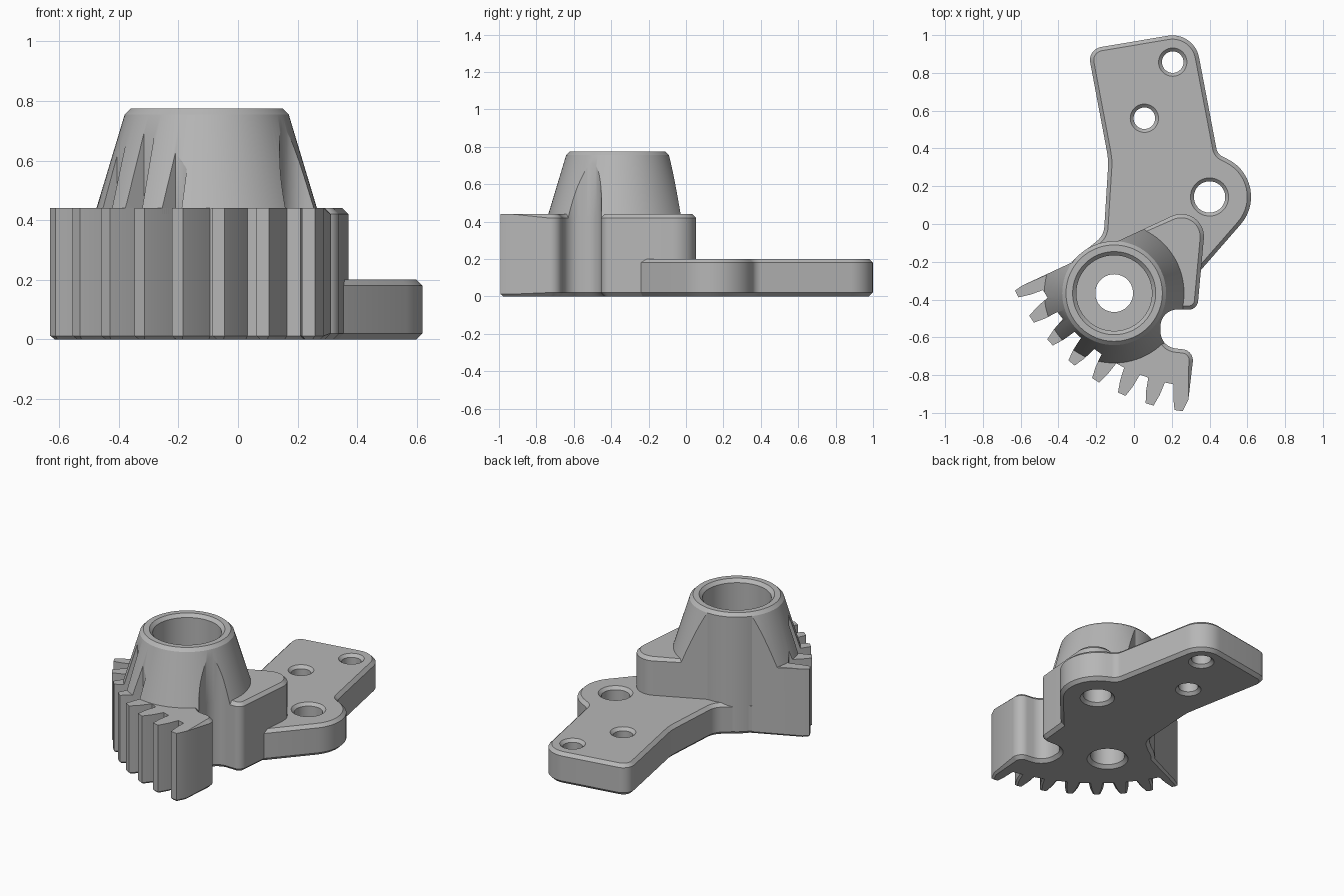
import bpy, bmesh
from math import cos, sin, tan, radians, pi
from mathutils import Vector, Matrix

default = bpy.data.objects.get("Cube")
if default:
    bpy.data.objects.remove(default)

grey = bpy.data.materials.new("plain_grey")
grey.use_nodes = True
COLOUR = (0.47, 0.47, 0.47, 1)
grey.diffuse_color = COLOUR
grey.node_tree.nodes["Principled BSDF"].inputs["Base Color"].default_value = COLOUR

HUB = Vector((-0.105, -0.366))
PIVOT = Vector((0.40, 0.143))
CHAMFER = 0.02


def finish(bm, name):
    bmesh.ops.recalc_face_normals(bm, faces=bm.faces)
    mesh = bpy.data.meshes.new(name)
    bm.to_mesh(mesh)
    bm.free()
    mesh.materials.append(grey)
    obj = bpy.data.objects.new(name, mesh)
    bpy.context.collection.objects.link(obj)
    return obj


def rounded(corners):
    """Fillet each (x, y, radius, chamfer) corner; returns (point, chamfer) pairs."""
    out = []
    for i, (x, y, r, c) in enumerate(corners):
        p = Vector((x, y))
        if r == 0:
            out.append((p, c))
            continue
        u = (Vector(corners[i - 1][:2]) - p).normalized()
        v = (Vector(corners[(i + 1) % len(corners)][:2]) - p).normalized()
        half = u.angle(v) / 2
        centre = p + (u + v).normalized() * r / sin(half)
        start = p + u * r / tan(half) - centre
        turn = (pi - 2 * half) * (1 if u.cross(v) < 0 else -1)
        steps = max(2, int(abs(turn) / radians(7)))
        for k in range(steps + 1):
            out.append((centre + Matrix.Rotation(turn * k / steps, 2) @ start, c))
    return out


def prism(name, outline, z0, z1, top=1.0, bottom=1.0, least=0.0):
    """Extrude a counter-clockwise outline with chamfered rims."""
    n = len(outline)

    def inset(i, d):
        p = outline[i][0]
        a = (p - outline[i - 1][0]).normalized()
        b = (outline[(i + 1) % n][0] - p).normalized()
        na, nb = Vector((-a.y, a.x)), Vector((-b.y, b.x))
        return p + (na + nb) * d / max(0.5, 1 + na.dot(nb))

    bm = bmesh.new()
    rings = []
    for z, side, amount in ((z0, 1, bottom), (z0, 0, bottom), (z1, 0, top), (z1, 1, top)):
        ring = []
        for i, (p, c) in enumerate(outline):
            d = amount * (max(c, least) if z == z0 else c)
            q = inset(i, d) if side else p
            lift = 0 if side else (d if z == z0 else -d)
            ring.append(bm.verts.new((q.x, q.y, z + lift)))
        rings.append(ring)
    for low, high in zip(rings, rings[1:]):
        for i in range(n):
            j = (i + 1) % n
            bm.faces.new((low[i], low[j], high[j], high[i]))
    bm.faces.new(rings[0][::-1])
    bm.faces.new(rings[-1])
    bmesh.ops.remove_doubles(bm, verts=bm.verts, dist=1e-5)
    return finish(bm, name)


def lathe(name, profile, centre, segments=64):
    """Revolve a closed (radius, z) profile about a vertical axis."""
    bm = bmesh.new()
    verts = [bm.verts.new((centre.x + r, centre.y, z)) for r, z in profile]
    edges = [bm.edges.new((verts[i - 1], v)) for i, v in enumerate(verts)]
    bmesh.ops.spin(bm, geom=verts + edges, cent=(centre.x, centre.y, 0), axis=(0, 0, 1),
                   angle=2 * pi, steps=segments)
    bmesh.ops.remove_doubles(bm, verts=bm.verts, dist=1e-5)
    return finish(bm, name)


def boolean(obj, tool, operation):
    mod = obj.modifiers.new("cut", 'BOOLEAN')
    mod.operation, mod.object, mod.solver = operation, tool, 'EXACT'
    bpy.context.view_layer.objects.active = obj
    bpy.ops.object.modifier_apply(modifier=mod.name)
    bpy.data.objects.remove(tool)


# Toothed sector: eight teeth on an arc about the pivot hole
ROOT, MID, TIP = 1.01, 1.08, 1.143
corners = []


def polar(r, degrees):
    a = radians(degrees)
    corners.append((PIVOT.x + r * cos(a), PIVOT.y + r * sin(a), 0, 0))


for i in range(8):
    a = 206.6 + 7.88 * i
    if i == 0:
        polar(1.1, 205.3)
        polar(TIP, 205.7)
    else:
        for r, w in ((ROOT, 2.6), (MID, 2.0), (TIP, 1.1)):
            polar(r, a - w)
    polar(TIP, a + 1.1)
    if i < 7:
        for r, w in ((MID, 2.0), (ROOT, 2.6)):
            polar(r, a + w)

# Right flank, round notch and rounded back corner of the sector
corners += [(0.288, -0.93, 0, 0),
            (0.31, -0.74, 0.1, CHAMFER),
            (0.32, -0.67, 0.06, CHAMFER),
            (0.14, -0.65, 0.09, CHAMFER),
            (0.14, -0.45, 0.09, CHAMFER),
            (0.335, -0.455, 0.05, CHAMFER),
            (0.389, 0.13, 0.12, CHAMFER)]
sector_outline = rounded(corners)
sector = prism("toothed_sector", sector_outline, 0, 0.44, least=0.012)
boolean(sector, lathe("hub_cutter", [(0, -0.1), (0.25, -0.1), (0.25, 0.6), (0, 0.6)], HUB),
        'DIFFERENCE')

# Hub: straight sleeve with a stepped bore
hub = lathe("hub_sleeve", [(0.12, 0), (0.255, 0), (0.275, 0.02), (0.275, 0.755),
                           (0.255, 0.775), (0.22, 0.775), (0.20, 0.755), (0.20, 0.2),
                           (0.10, 0.2), (0.10, 0.02)], HUB, 96)

# Conical flare around the hub, trimmed to the sector outline
flare = lathe("hub_flare", [(0.25, 0.42), (0.376, 0.42), (0.275, 0.755), (0.25, 0.755)], HUB, 96)
boolean(flare, prism("flare_trim", sector_outline, 0.3, 0.9, top=0, bottom=0), 'INTERSECT')

# Lever arm plate, tucked into the sector at its lower end
arm_corners = [(-0.135, 0.34, 0.3), (-0.245, 0.925, 0.07), (0.318, 1.02, 0.143),
               (0.442, 0.37, 0.06), (0.754, 0.215, 0.222), (0.362, -0.235, 0),
               (0.32, -0.27, 0), (0.15, -0.1, 0), (-0.05, -0.12, 0),
               (-0.29, -0.24, 0), (-0.33, -0.2, 0), (-0.16, -0.06, 0.1)]
arm = prism("lever_arm", rounded([(*c, CHAMFER) for c in reversed(arm_corners)]), 0, 0.2)

# Chamfered holes through the arm
for x, y, r in ((0.205, 0.857, 0.057), (0.055, 0.56, 0.057), (PIVOT.x, PIVOT.y, 0.083)):
    wide = r + 0.028
    cutter = lathe("hole_cutter", [(0, -0.01), (wide, -0.01), (r, 0.018), (r, 0.182),
                                   (wide, 0.21), (0, 0.21)], Vector((x, y)), 48)
    boolean(arm, cutter, 'DIFFERENCE')

# Smooth curved walls, keep hard edges
for obj in (sector, hub, flare, arm):
    bpy.ops.object.select_all(action='DESELECT')
    obj.select_set(True)
    bpy.context.view_layer.objects.active = obj
    bpy.ops.object.shade_smooth_by_angle(angle=radians(25))
